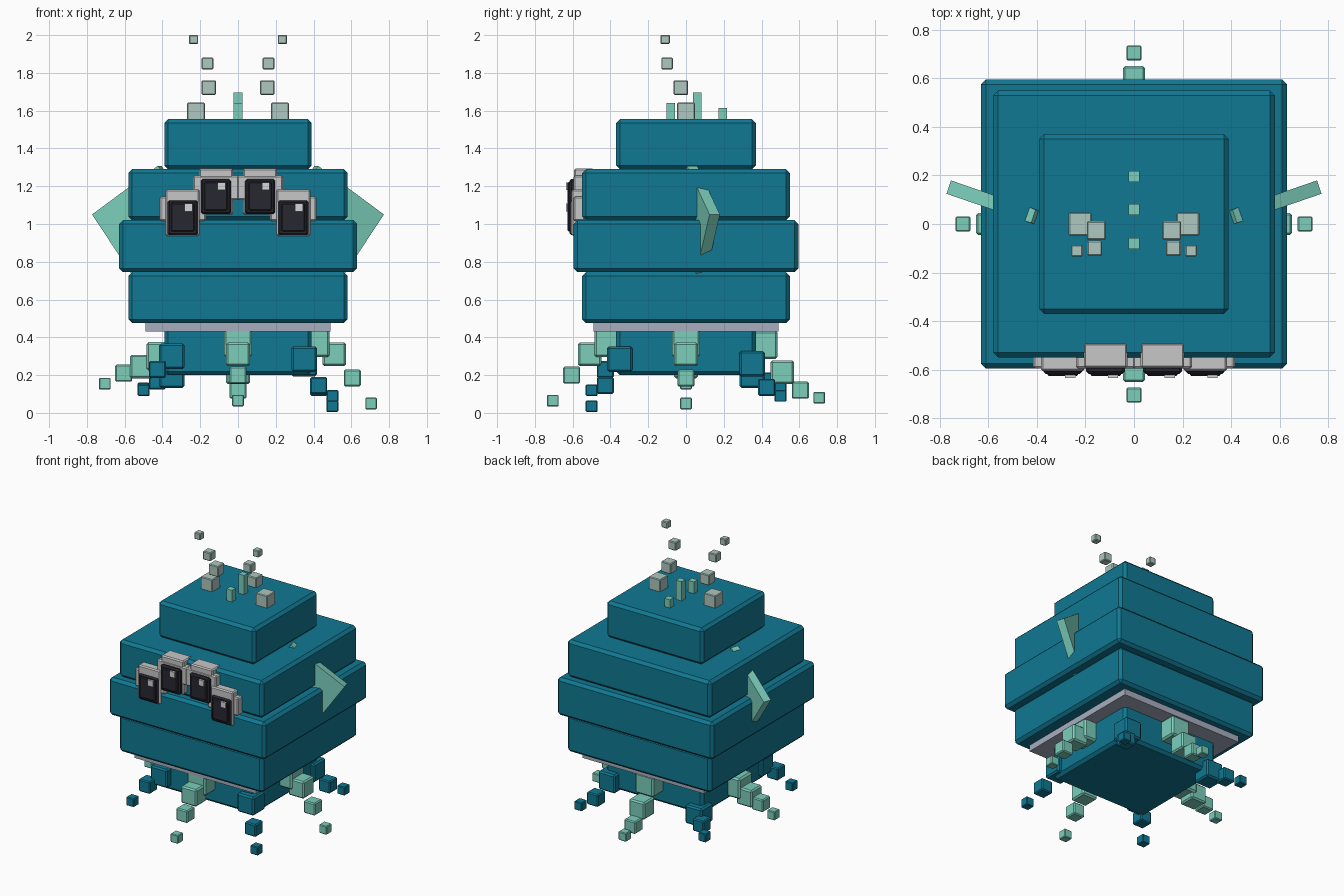
import bpy, bmesh
from math import radians
from mathutils import Matrix, Vector

cube = bpy.data.objects.get("Cube")
if cube:
    bpy.data.objects.remove(cube, do_unlink=True)


def material(name, rgb):
    m = bpy.data.materials.new(name)
    m.use_nodes = True
    m.diffuse_color = (*rgb, 1)
    bsdf = next(n for n in m.node_tree.nodes if n.type == 'BSDF_PRINCIPLED')
    bsdf.inputs["Base Color"].default_value = (*rgb, 1)
    bsdf.inputs["Roughness"].default_value = 0.8
    return m


teal = material("deep teal", (0.005, 0.19, 0.29))
mint = material("mint green", (0.20, 0.62, 0.50))
sage = material("pale sage", (0.42, 0.58, 0.53))
lavender = material("lavender grey", (0.38, 0.42, 0.52))
silver = material("light grey", (0.58, 0.57, 0.57))
black = material("near black", (0.02, 0.02, 0.03))
glint = material("eye glint", (0.68, 0.68, 0.70))


def box(name, centre, size, mat, bevel=0.0, turn=None):
    """Chamfered box, optionally rotated about its centre."""
    bm = bmesh.new()
    bmesh.ops.create_cube(bm, size=1)
    bmesh.ops.scale(bm, vec=Vector(size), verts=bm.verts)
    if bevel:
        bmesh.ops.bevel(bm, geom=bm.edges[:], offset=bevel, segments=1,
                        profile=0.5, affect='EDGES')
    if turn:
        bmesh.ops.transform(bm, matrix=turn, verts=bm.verts)
    me = bpy.data.meshes.new(name)
    bm.to_mesh(me)
    bm.free()
    me.materials.append(mat)
    ob = bpy.data.objects.new(name, me)
    ob.location = centre
    bpy.context.collection.objects.link(ob)
    return ob


def slab(name, half_x, half_y, low, high, mat, bevel):
    box(name, (0, 0, (low + high) / 2), (2 * half_x, 2 * half_y, high - low), mat, bevel)


# Stacked body
slab("body_base", 0.39, 0.37, 0.20, 0.47, teal, 0.02)
slab("base_plate", 0.49, 0.49, 0.43, 0.48, lavender, 0)
slab("body_lower", 0.58, 0.55, 0.475, 0.745, teal, 0.02)
slab("body_middle", 0.63, 0.595, 0.745, 1.02, teal, 0.02)
slab("body_upper", 0.58, 0.55, 1.02, 1.29, teal, 0.02)
slab("body_crown", 0.39, 0.37, 1.29, 1.555, teal, 0.02)

# Crest bars along the crown
for i, (y, top) in enumerate([(-0.08, 1.64), (0.06, 1.695), (0.195, 1.615)]):
    box(f"crest_bar_{i + 1}", (0, y, top - 0.1), (0.045, 0.045, 0.2), mint)

antenna = [(0.222, 0, 1.595, 0.095), (0.155, -0.027, 1.722, 0.077),
           (0.162, -0.1, 1.85, 0.062), (0.235, -0.11, 1.977, 0.049)]

for side, label in ((1, "left"), (-1, "right")):
    # Floating antenna cubes
    for i, (x, y, z, s) in enumerate(antenna):
        box(f"{label}_antenna_{i + 1}", (side * x, y, z), (s, s, s), sage, 0.005)

    # Tilted square side fin
    turn = Matrix.Rotation(side * radians(19), 4, 'Z') @ Matrix.Rotation(side * radians(35), 4, 'Y')
    box(f"{label}_fin", (side * 0.467, 0.05, 0.995), (0.45, 0.058, 0.45), mint, 0, turn)

    # Two eyes: stepped housing, pupil and glint
    for kind, x, z, back, front in (("inner", 0.117, 1.172, -0.49, -0.592),
                                    ("outer", 0.293, 1.06, -0.54, -0.606)):
        x *= side
        mid, deep = (back + front) / 2, back - front
        name = f"{label}_{kind}_eye"
        box(name + "_housing", (x, mid, z), (0.18, deep, 0.245), silver, 0.008)
        box(name + "_rim", (x, -0.565, z + 0.02), (0.245, 0.06, 0.13), silver, 0.008)
        box(name + "_pupil", (x, -0.60, z - 0.027), (0.16, 0.035, 0.185), black, 0.01)
        box(name + "_pupil_face", (x, -0.612, z - 0.025), (0.125, 0.03, 0.15), black, 0.006)
        box(name + "_glint", (x + 0.03, -0.625, z + 0.028), (0.042, 0.02, 0.042), glint)

# Straight legs: reach and size shared, each with its own droop
legs = {"front": (0, -1, (0.37, 0.31, 0.20, 0.065)),
        "back": (0, 1, (0.36, 0.215, 0.12, 0.08)),
        "left": (1, 0, (0.37, 0.31, 0.185, 0.05)),
        "right": (-1, 0, (0.30, 0.245, 0.21, 0.155))}
for name, (dx, dy, heights) in legs.items():
    for i, (r, s, z) in enumerate(zip((0.41, 0.51, 0.605, 0.705),
                                      (0.15, 0.125, 0.09, 0.062), heights)):
        box(f"{name}_leg_{i + 1}", (dx * r, dy * r, z), (s, s, s), mint, s * 0.08)

# Corner legs
corners = {"front_left": (1, -1, (0.285, 0.145, 0.035)),
           "front_right": (-1, -1, (0.30, 0.23, 0.12)),
           "back_left": (1, 1, (0.26, 0.135, 0.09)),
           "back_right": (-1, 1, (0.20, 0.17, 0.13))}
for name, (dx, dy, heights) in corners.items():
    for i, (r, s, z) in enumerate(zip((0.35, 0.427, 0.5), (0.135, 0.09, 0.062), heights)):
        box(f"{name}_leg_{i + 1}", (dx * r, dy * r, z), (s, s, s), teal, s * 0.08)
